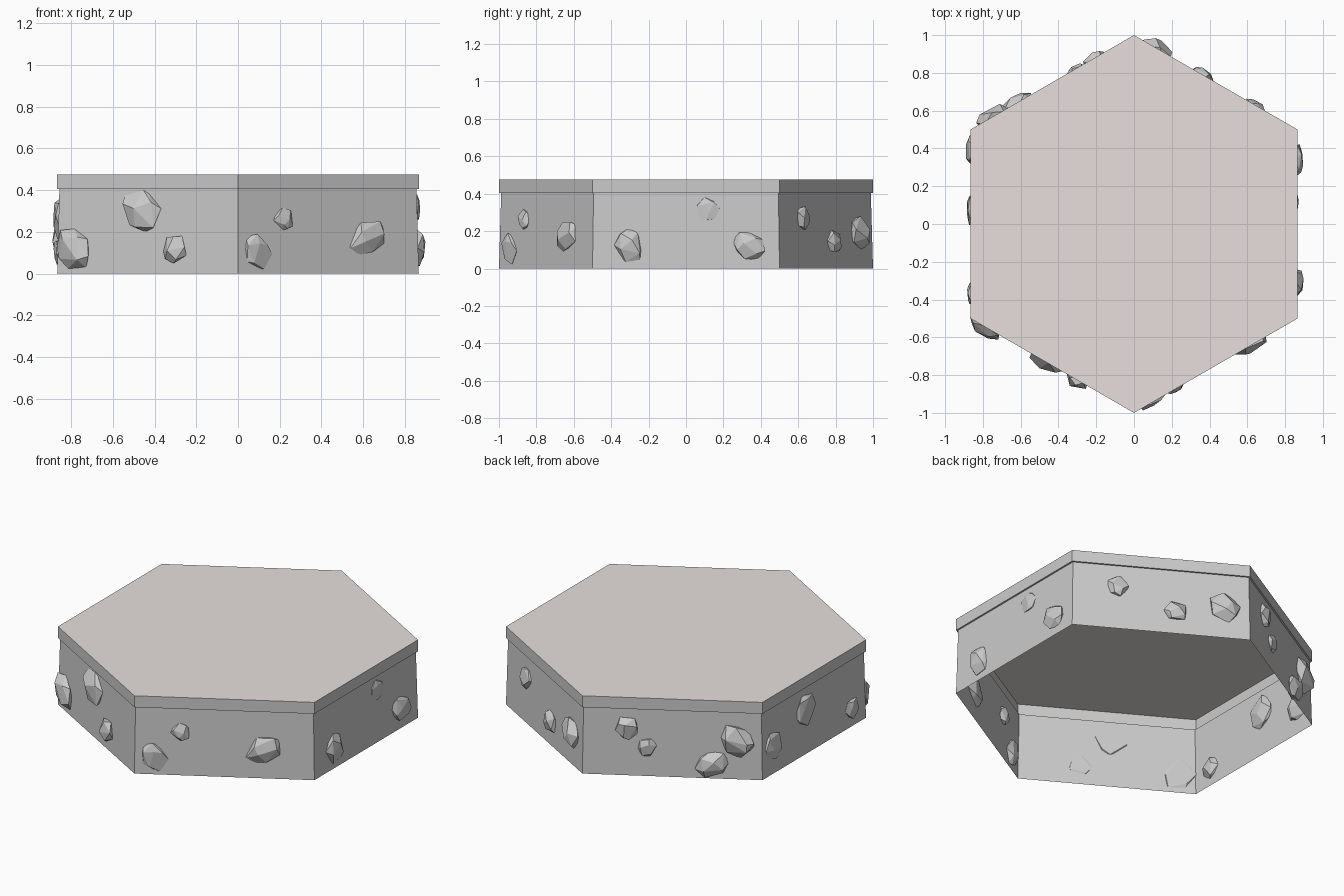
import bpy, bmesh, math, random
from mathutils import Vector, Matrix

if "Cube" in bpy.data.objects:
    bpy.data.objects.remove(bpy.data.objects["Cube"])


def finish(name, bm):
    bmesh.ops.recalc_face_normals(bm, faces=bm.faces)
    mesh = bpy.data.meshes.new(name)
    bm.to_mesh(mesh)
    bm.free()
    ob = bpy.data.objects.new(name, mesh)
    bpy.context.collection.objects.link(ob)
    return ob


def hex_ring(bm, r, z):
    angles = [math.radians(30 + 60 * i) for i in range(6)]
    return [bm.verts.new((r * math.cos(a), r * math.sin(a), z)) for a in angles]


# Thin hexagonal shell: tapered wall, small ledge, rim band; open underneath
bm = bmesh.new()
rings = [hex_ring(bm, r, z) for r, z in
         [(1.0, 0), (0.988, 0.405), (1.0, 0.405), (1.0, 0.475)]]
for lo, hi in zip(rings, rings[1:]):
    for i in range(6):
        j = (i + 1) % 6
        bm.faces.new((lo[i], lo[j], hi[j], hi[i]))
finish("side_wall", bm)

# Top sheet
bm = bmesh.new()
bm.faces.new(hex_ring(bm, 1.0, 0.475))
bm.normal_update()
top = finish("top_surface", bm)
if top.data.polygons[0].normal.z < 0:
    top.data.flip_normals()
mat = bpy.data.materials.new("pale_stone")
mat.diffuse_color = (0.80, 0.74, 0.73, 1)
mat.use_nodes = True
mat.node_tree.nodes["Principled BSDF"].inputs["Base Color"].default_value = mat.diffuse_color
top.data.materials.append(mat)


# Faceted rock set into a wall: position along wall, height, size, depth out / in, tilt
def rock(name, wall, u, z, w, h, out, inn, tilt, seed):
    rng = random.Random(seed)
    bm = bmesh.new()
    roll = Matrix.Rotation(math.radians(tilt), 3, 'X')
    spin = Matrix.Rotation(rng.uniform(0, 6.28), 3, 'X')
    n = 15
    pts = []
    for i in range(n):
        d = 1 - 2 * (i + 0.5) / n
        a = i * 2.39996
        s = math.sqrt(1 - d * d)
        p = Vector((d, s * math.cos(a), s * math.sin(a)))
        p += Vector([rng.uniform(-0.22, 0.22) for _ in range(3)])
        p = spin @ p.normalized()
        p.z *= 1.3 if tilt else 1.0
        pts.append(roll @ p)
    lo = [min(p[k] for p in pts) for k in range(3)]
    hi = [max(p[k] for p in pts) for k in range(3)]
    a = math.radians(wall)
    nrm = Vector((math.cos(a), math.sin(a), 0))
    tan = Vector((-math.sin(a), math.cos(a), 0))
    base = 0.866 - 0.0104 * z / 0.405
    for p in pts:
        d = p.x / hi[0] * out if p.x > 0 else p.x / -lo[0] * inn
        py = (p.y - lo[1]) / (hi[1] - lo[1]) - 0.5
        pz = (p.z - lo[2]) / (hi[2] - lo[2]) - 0.5
        bm.verts.new(nrm * (base + d) + tan * (u + py * w) + Vector((0, 0, z + pz * h)))
    res = bmesh.ops.convex_hull(bm, input=bm.verts[:])
    junk = [g for g in res["geom_interior"] if isinstance(g, bmesh.types.BMVert)]
    if junk:
        bmesh.ops.delete(bm, geom=junk, context='VERTS')
    bmesh.ops.dissolve_limit(bm, angle_limit=math.radians(9),
                             verts=bm.verts[:], edges=bm.edges[:])
    finish(name, bm)


# Rocks per wall (key = wall facing angle): u, z, width, height, out, tilt
layout = {
    0: [(-.31, .125, .15, .18, .035, 20), (.12, .32, .12, .12, .014, 0),
        (.335, .12, .175, .15, .033, 60)],
    -60: [(-.385, .105, .15, .17, .022, 25), (-.245, .26, .11, .115, .024, 0),
          (.216, .17, .19, .16, .04, -50)],
    -120: [(-.41, .12, .19, .19, .05, 35), (-.03, .30, .20, .20, .054, 35),
           (.15, .115, .13, .13, .05, 0)],
    180: [(-.39, .17, .16, .17, .028, 15), (-.08, .265, .17, .20, .024, 0),
          (.365, .105, .12, .125, .02, 0)],
    120: [(-.255, .285, .125, .13, .038, 0), (-.14, .17, .105, .11, .024, 0),
          (.36, .225, .19, .20, .05, 40), (.22, .085, .19, .15, .042, -55)],
    60: [(-.24, .27, .12, .125, .03, 0), (.08, .15, .13, .12, .036, 0),
         (.36, .19, .17, .18, .052, 20)],
}
count = 0
for wall, rocks in layout.items():
    inn = 0.006 if wall == -120 else 0.035
    for u, z, w, h, out, tilt in rocks:
        count += 1
        rock(f"rock_{count:02d}", wall, u, z, w, h, out, inn, tilt, count)
